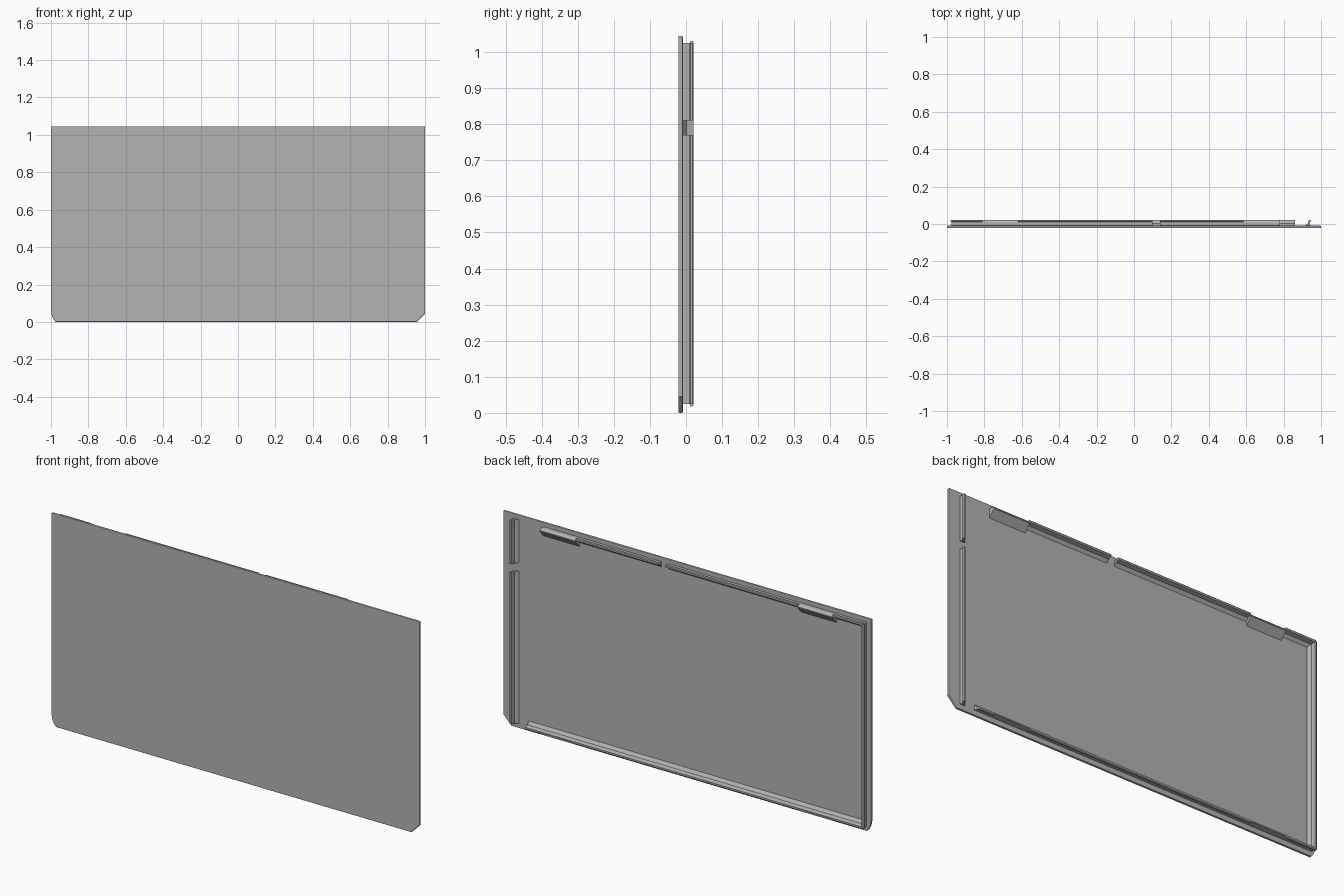
import bpy, bmesh
from mathutils import Vector

cube = bpy.data.objects.get("Cube")
if cube:
    bpy.data.objects.remove(cube, do_unlink=True)

grey = bpy.data.materials.new("mid_grey")
grey.use_nodes = True
grey.diffuse_color = (0.45, 0.45, 0.45, 1)
grey.node_tree.nodes["Principled BSDF"].inputs["Base Color"].default_value = grey.diffuse_color

BACK, TOP = -0.009, 0.021   # panel rear face and rail crest in y


def prism(name, points, sweep):
    """Sweep a closed 3D outline along a vector into a solid."""
    bm = bmesh.new()
    face = bm.faces.new([bm.verts.new(p) for p in points])
    new = bmesh.ops.extrude_face_region(bm, geom=[face])["geom"]
    bmesh.ops.translate(bm, vec=sweep, verts=[v for v in new if isinstance(v, bmesh.types.BMVert)])
    bmesh.ops.recalc_face_normals(bm, faces=bm.faces)
    mesh = bpy.data.meshes.new(name)
    bm.to_mesh(mesh)
    bm.free()
    mesh.materials.append(grey)
    obj = bpy.data.objects.new(name, mesh)
    bpy.context.collection.objects.link(obj)
    return obj


# Rail sections: (distance inward from the outer wall, y)
HOOKED = [(0, BACK), (0, 0.010), (-0.006, 0.013), (-0.006, 0.018), (-0.002, TOP),
          (0.006, TOP), (0.011, 0.002), (0.026, BACK)]
PLAIN = [(0, BACK), (0, TOP), (0.006, TOP), (0.011, 0.002), (0.026, BACK)]
CLIP = [(0, BACK), (0, 0.008), (0.007, TOP), (0.012, TOP), (0.045, BACK)]


def rail(name, section, start, end, inward):
    """Run a section between two (x, z) points on the outer wall line."""
    a, b, n = (Vector((p[0], 0, p[1])) for p in (start, end, inward))
    prism(name, [a + n * u + Vector((0, y, 0)) for u, y in section], b - a)


# Front panel: clipped corner on one side, softened corner on the other
outline = [(-1, 1.045), (-1, 0.06), (-0.995, 0.033), (-0.986, 0.014), (-0.975, 0),
           (0.955, 0), (1, 0.045), (1, 1.045)]
panel = prism("panel", [(x, -0.021, z) for x, z in outline], Vector((0, 0.021 + BACK, 0)))
bevel = panel.modifiers.new("edge_softening", "BEVEL")
bevel.width = 0.003
bevel.segments = 2
bevel.limit_method = "ANGLE"
bevel.angle_limit = 1.0

# Top rail with two ramped clips and a gap
for name, section, x0, x1 in [
        ("top_rail_right", HOOKED, -0.975, -0.81), ("top_clip_right", CLIP, -0.81, -0.62),
        ("top_rail_middle", HOOKED, -0.62, 0.10), ("top_rail_left", HOOKED, 0.14, 0.585),
        ("top_clip_left", CLIP, 0.585, 0.78)]:
    rail(name, section, (x0, 1.025), (x1, 1.025), (0, -1))

# Bottom rail, its hook interrupted opposite the clips
for name, section, x0, x1 in [
        ("bottom_rail_right", HOOKED, -0.975, -0.81), ("bottom_notch_right", PLAIN, -0.81, -0.62),
        ("bottom_rail_middle", HOOKED, -0.62, 0.585), ("bottom_notch_left", PLAIN, 0.585, 0.78),
        ("bottom_rail_left", HOOKED, 0.78, 0.86)]:
    rail(name, section, (x0, 0.024), (x1, 0.024), (0, 1))

# Upright rails: one continuous, one split
rail("right_rail", HOOKED, (-0.975, 0.024), (-0.975, 1.025), (1, 0))
rail("left_rail_lower", HOOKED, (0.94, 0.024), (0.94, 0.77), (-1, 0))
rail("left_rail_upper", HOOKED, (0.94, 0.81), (0.94, 1.025), (-1, 0))
